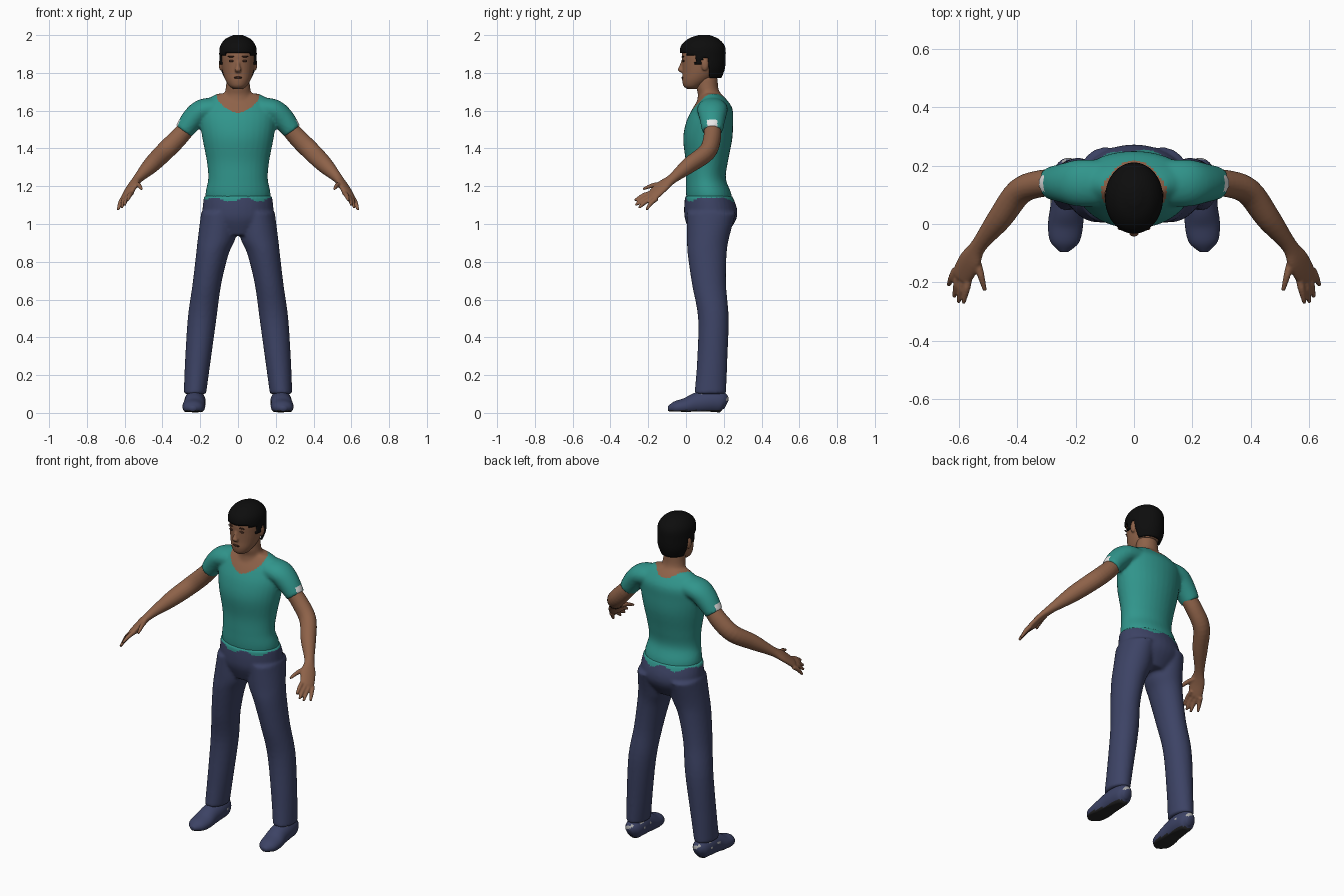
import bpy, bmesh, math
from mathutils import Vector, Matrix

cube = bpy.data.objects.get("Cube")
if cube:
    bpy.data.objects.remove(cube)


def material(name, r, g, b):
    m = bpy.data.materials.new(name)
    m.use_nodes = True
    m.diffuse_color = (r, g, b, 1)
    bsdf = m.node_tree.nodes["Principled BSDF"]
    bsdf.inputs["Base Color"].default_value = (r, g, b, 1)
    bsdf.inputs["Roughness"].default_value = 0.8
    return m


SKIN = material("brown skin", .27, .122, .066)
TEAL = material("teal cloth", .03, .3, .26)
NAVY = material("navy cloth", .046, .056, .13)
HAIR = material("black hair", .004, .004, .004)
WHITE = material("white trim", .95, .95, .95)
GREY = material("light grey", .4, .4, .4)
SOLE = material("dark sole", .02, .02, .02)
DARK = material("dark brown", .05, .02, .012)


def spline(rows, steps=5):
    """Catmull-Rom interpolation of rows of numbers."""
    out = []
    for i in range(len(rows) - 1):
        p0, p1 = rows[max(i - 1, 0)], rows[i]
        p2, p3 = rows[i + 1], rows[min(i + 2, len(rows) - 1)]
        for k in range(steps):
            t = k / steps
            out.append([b + t * ((c - a) + t * ((2*a - 5*b + 4*c - d) + t * (3*b - a - 3*c + d))) / 2
                        if k else b for a, b, c, d in zip(p0, p1, p2, p3)])
    return out + [list(rows[-1])]


def loft(bm, rows, s=1, side=(1, 0, 0), level=False, n=32):
    """Skin elliptical rings (x, y, z, r1, r2); level rings stay horizontal."""
    rows = spline(rows)
    mids = [Vector((r[0] * s, r[1], r[2])) for r in rows]
    side = Vector((side[0] * s, side[1], side[2]))
    rings = []
    for i, row in enumerate(rows):
        d = mids[min(i + 1, len(rows) - 1)] - mids[max(i - 1, 0)]
        d = Vector((0, 0, 1)) if level else d.normalized()
        u = (side - d * side.dot(d)).normalized()
        v = d.cross(u)
        angles = [math.tau * k / n for k in range(n)]
        rings.append([bm.verts.new(mids[i] + u * math.cos(a) * row[3] + v * math.sin(a) * row[4])
                      for a in angles])
    for a, b in zip(rings, rings[1:]):
        for k in range(n):
            bm.faces.new((a[k], a[k - 1], b[k - 1], b[k]))
    bm.faces.new(rings[0])
    bm.faces.new(rings[-1])


def ball(bm, centre, size):
    mat = Matrix.Translation(centre) @ Matrix.Diagonal((*size, 1))
    bmesh.ops.create_uvsphere(bm, u_segments=20, v_segments=12, radius=1, matrix=mat)


def finish(name, bm, mats, voxel=0, rule=None, smooth=4):
    """Make the object, optionally fuse its pieces, and colour faces by rule."""
    bmesh.ops.recalc_face_normals(bm, faces=bm.faces)
    me = bpy.data.meshes.new(name)
    bm.to_mesh(me)
    bm.free()
    ob = bpy.data.objects.new(name, me)
    bpy.context.collection.objects.link(ob)
    if voxel:
        rem = ob.modifiers.new("fuse", "REMESH")
        rem.mode, rem.voxel_size = "VOXEL", voxel
        sm = ob.modifiers.new("relax", "SMOOTH")
        sm.factor, sm.iterations = .5, smooth
        dg = bpy.context.evaluated_depsgraph_get()
        me = bpy.data.meshes.new_from_object(ob.evaluated_get(dg))
        ob.modifiers.clear()
        ob.data = me
        me.name = name
    me.materials.clear()
    for m in mats:
        me.materials.append(m)
    for p in me.polygons:
        p.use_smooth = True
        p.material_index = rule(p.center) if rule else 0
    return ob


# Shirt with short sleeves and the neck rising out of it
bm = bmesh.new()
loft(bm, [(0, .13, 1.08, .162, .118), (0, .12, 1.16, .172, .12), (0, .105, 1.24, .158, .106),
          (0, .11, 1.33, .165, .112), (0, .115, 1.45, .188, .13), (0, .125, 1.54, .2, .124),
          (0, .14, 1.61, .195, .106), (0, .14, 1.66, .16, .074), (0, .135, 1.69, .11, .05)], level=True)
loft(bm, [(0, .13, 1.62, .11, .08), (0, .125, 1.68, .076, .062), (0, .113, 1.72, .065, .058),
          (0, .11, 1.78, .06, .058)], level=True)
for s in (1, -1):
    loft(bm, [(.12, .14, 1.61, .06, .08), (.19, .14, 1.6, .06, .08), (.24, .14, 1.555, .06, .068),
              (.288, .14, 1.492, .05, .055)], s, side=(.7, 0, .7))


def shirt_colour(c):
    x = abs(c.x)
    back = min(max((c.y - .08) * 10, 0), 1)
    if c.z > 1.59 + .065 * back + 5.8 * x * x:
        return 1
    on_hem = x - c.z > -1.245 and x + c.z > 1.8 and .11 < c.y < .165
    return 2 if on_hem else 0


finish("shirt_and_neck", bm, [TEAL, SKIN, WHITE], .009, shirt_colour)

# Trousers
bm = bmesh.new()
loft(bm, [(0, .12, 1.15, .18, .125), (0, .13, 1.08, .188, .14), (0, .13, 1.02, .185, .134),
          (0, .12, .94, .12, .09)], level=True)
for s in (1, -1):
    loft(bm, [(.1, .135, 1.06, .095, .13), (.112, .117, .93, .1, .112), (.136, .112, .84, .086, .103),
              (.165, .122, .68, .076, .09), (.19, .145, .5, .076, .081), (.214, .138, .26, .067, .08),
              (.228, .128, .1, .059, .084)], s, level=True)
finish("trousers", bm, [NAVY, TEAL], .009,
       lambda c: int(c.z > 1.128 + .012 * math.sin(40 * c.x + 9 * c.y)))

# Arms, palms, fingers and thumbs
ACROSS = (.75, .42, -.5)
DIGITS = [((.562, -.17, 1.165), (.584, -.272, 1.125)), ((.582, -.17, 1.152), (.6, -.268, 1.1)),
          ((.598, -.165, 1.142), (.615, -.25, 1.085)), ((.61, -.155, 1.135), (.635, -.21, 1.075)),
          ((.54, -.115, 1.21), (.51, -.228, 1.185))]
for s, label in ((1, "left"), (-1, "right")):
    bm = bmesh.new()
    loft(bm, [(.25, .14, 1.53, .045, .045), (.32, .138, 1.452, .046, .05), (.392, .11, 1.38, .046, .05),
              (.46, .018, 1.312, .042, .044), (.53, -.072, 1.24, .028, .025), (.56, -.125, 1.2, .042, .02),
              (.588, -.175, 1.152, .04, .017), (.594, -.188, 1.142, .03, .012)], s, ACROSS, n=20)
    for base, tip in DIGITS:
        mid = [(a + b) / 2 + h for a, b, h in zip(base, tip, (0, 0, .008))]
        loft(bm, [(*base, .013, .013), (*mid, .0125, .0125), (*tip, .007, .007)], s, ACROSS, n=12)
    finish(label + "_arm", bm, [SKIN], .005, smooth=2)


# Shoes, flattened underneath
def shoe_colour(c):
    if c.z < .014:
        return 1
    patch = math.sin(90 * c.y) + math.sin(70 * c.x + 130 * c.z) > 1.1
    return 2 if patch and c.z > .065 and c.y > .06 else 0


for s, label in ((1, "left"), (-1, "right")):
    bm = bmesh.new()
    loft(bm, [(.226, .215, .045, .02, .025), (.226, .19, .055, .046, .055), (.227, .13, .06, .056, .062),
              (.23, .06, .05, .056, .058), (.234, 0, .034, .06, .045), (.238, -.06, .026, .05, .034),
              (.24, -.095, .022, .015, .012)], s)
    for v in bm.verts:
        v.co.z = max(v.co.z, .004 + .004 * math.sin(20 * abs(v.co.y)))
    finish(label + "_shoe", bm, [NAVY, SOLE, GREY], 0, shoe_colour)

# Head with nose and ears
bm = bmesh.new()
loft(bm, [(0, .035, 1.715, .025, .03), (0, .037, 1.73, .046, .05), (0, .055, 1.76, .066, .075),
          (0, .075, 1.8, .08, .094), (0, .086, 1.85, .088, .107), (0, .088, 1.9, .09, .11),
          (0, .09, 1.95, .078, .095), (0, .09, 1.98, .04, .05)], level=True)
loft(bm, [(0, -.012, 1.87, .009, .01), (0, -.024, 1.835, .011, .012), (0, -.029, 1.815, .018, .015),
          (0, -.018, 1.802, .012, .01)], level=True, n=16)
for s in (1, -1):
    ball(bm, (s * .09, .1, 1.845), (.012, .02, .034))
finish("head", bm, [SKIN], .005, smooth=3)

# Eyes, brows and mouth
bm = bmesh.new()
for s in (1, -1):
    ball(bm, (s * .035, -.014, 1.863), (.014, .006, .006))
    ball(bm, (s * .036, -.016, 1.886), (.02, .006, .004))
ball(bm, (0, -.017, 1.775), (.022, .008, .006))
finish("eyes_and_mouth", bm, [DARK])


# Hair shell trimmed along the hairline
def hairline(y):
    for limit, z in ((0, 1.905), (.05, 1.89), (.085, 1.842), (.122, 1.876)):
        if y < limit:
            return z
    return 1.775


bm = bmesh.new()
loft(bm, [(0, .11, 1.765, .07, .074), (0, .1, 1.82, .093, .105), (0, .09, 1.88, .099, .12),
          (0, .089, 1.94, .095, .117), (0, .092, 1.98, .066, .08), (0, .095, 2, .024, .03)],
     level=True, n=56)
trimmed = [f for f in bm.faces
           if f.calc_center_median().z < hairline(f.calc_center_median().y)]
bmesh.ops.delete(bm, geom=trimmed, context="FACES")
hair = finish("hair", bm, [HAIR])
shell = hair.modifiers.new("thickness", "SOLIDIFY")
shell.thickness, shell.offset = .012, -1
